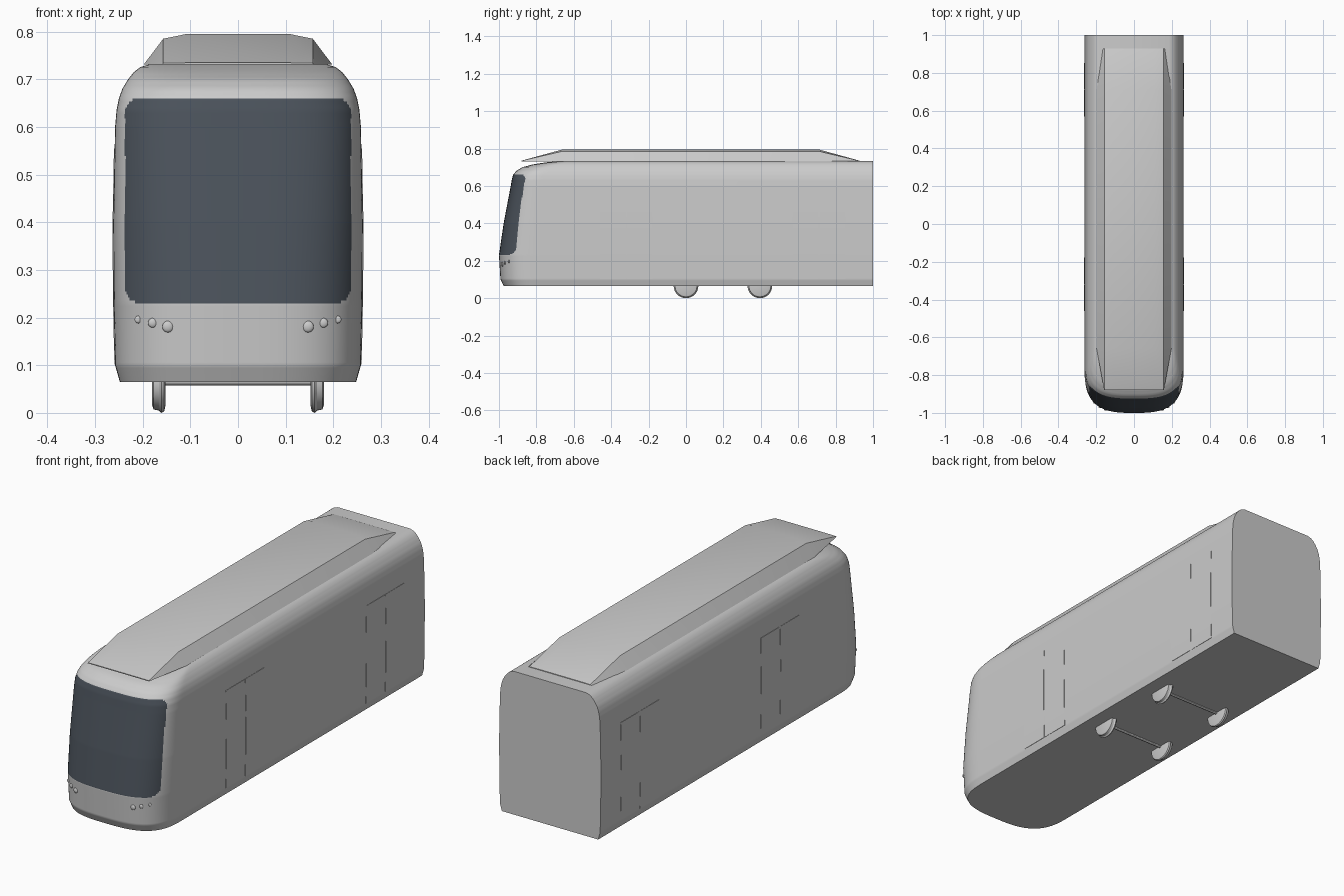
import bpy, bmesh, math
from math import sin, cos, pi, radians
from mathutils import Matrix, Vector

cube = bpy.data.objects.get("Cube")
if cube:
    bpy.data.objects.remove(cube, do_unlink=True)


def material(name, rgb):
    m = bpy.data.materials.new(name)
    m.use_nodes = True
    m.diffuse_color = (*rgb, 1)
    m.node_tree.nodes["Principled BSDF"].inputs["Base Color"].default_value = (*rgb, 1)
    return m


PAINT = material("light grey paint", (0.6, 0.6, 0.6))
GLASS = material("dark tinted glass", (0.07, 0.085, 0.105))


def finish(name, bm, mats=(PAINT,), angle=30):
    bmesh.ops.recalc_face_normals(bm, faces=bm.faces)
    me = bpy.data.meshes.new(name)
    bm.to_mesh(me)
    bm.free()
    for m in mats:
        me.materials.append(m)
    ob = bpy.data.objects.new(name, me)
    bpy.context.collection.objects.link(ob)
    bpy.ops.object.select_all(action='DESELECT')
    ob.select_set(True)
    bpy.context.view_layer.objects.active = ob
    bpy.ops.object.shade_smooth_by_angle(angle=radians(angle))
    return ob


def loft(bm, rings, closed=True):
    """Skin a list of point rings and cap both ends."""
    vs = [[bm.verts.new(p) for p in r] for r in rings]
    n = len(vs[0])
    for a, b in zip(vs, vs[1:]):
        for i in range(n if closed else n - 1):
            j = (i + 1) % n
            bm.faces.new((a[i], a[j], b[j], b[i]))
    bm.faces.new(vs[0])
    bm.faces.new(vs[-1])


# Body stations: height, half width, nose tip y, y where the nose curve starts
STATIONS = [
    (0.065, 0.248, -0.975, -0.76), (0.10, 0.258, -0.992, -0.76),
    (0.23, 0.261, -1.0, -0.76), (0.40, 0.262, -0.975, -0.76),
    (0.60, 0.258, -0.937, -0.76), (0.635, 0.255, -0.931, -0.76),
    (0.66, 0.250, -0.924, -0.75), (0.68, 0.243, -0.908, -0.73),
    (0.70, 0.231, -0.875, -0.70), (0.715, 0.219, -0.82, -0.67),
    (0.726, 0.205, -0.75, -0.63), (0.732, 0.185, -0.69, -0.60)]


def station(z):
    for a, b in zip(STATIONS, STATIONS[1:]):
        if z <= b[0] + 1e-6:
            t = (z - a[0]) / (b[0] - a[0])
            return [p + (q - p) * t for p, q in zip(a, b)][1:]


def nose_point(z, ang):
    w, tip, start = station(z)
    c, s = cos(ang), sin(ang)
    return Vector((math.copysign(abs(c) ** (2 / 3), c) * w,
                   start - (start - tip) * abs(s) ** (2 / 3), z))


# Body shell, with the windscreen coloured by a rounded-rectangle rule
def in_windscreen(c):
    if c.y > -0.8:
        return False
    dx = abs(c.x) - 0.237 + 0.03
    dz = abs(c.z - 0.446) - 0.214 + 0.03
    return math.hypot(max(dx, 0), max(dz, 0)) < 0.03


levels = []
for a, b in zip(STATIONS, STATIONS[1:]):
    steps = max(1, round((b[0] - a[0]) / 0.006))
    levels += [a[0] + (b[0] - a[0]) * i / steps for i in range(steps)]
levels.append(STATIONS[-1][0])
SEG = 96
rings = []
for z in levels:
    w = station(z)[0]
    ring = [nose_point(z, pi * i / SEG) for i in range(SEG + 1)]
    rings.append([Vector((w, 1, z))] + ring + [Vector((-w, 1, z))])
bm = bmesh.new()
loft(bm, rings)
for f in bm.faces:
    f.material_index = int(in_windscreen(f.calc_center_median()))
finish("body_shell", bm, (PAINT, GLASS), 25)

# Roof pod: flat tapering ends, chamfered shoulders
bm = bmesh.new()
POD = [(-0.88, 0.158, 0.735), (-0.66, 0.198, 0.795),
       (0.71, 0.198, 0.795), (0.928, 0.165, 0.735)]
rings = []
for y, w, top in POD:
    low = 0.731
    shoulder = low + (top - low) * 0.85
    half = [(w, low), (0.157, shoulder), (0.11, top)]
    rings.append([(x, y, z) for x, z in half] + [(-x, y, z) for x, z in half[::-1]])
loft(bm, rings)
finish("roof_pod", bm, angle=20)

# Door leaves: thin panels following the curve of the side
def door_leaf(name, side, y0, y1):
    bm = bmesh.new()
    rings = []
    for i in range(9):
        z = 0.102 + (0.555 - 0.102) * i / 8
        w = station(z)[0]
        rings.append([(side * x, y, z) for x, y in
                      ((w - 0.003, y0), (w + 0.0015, y0), (w + 0.0015, y1), (w - 0.003, y1))])
    loft(bm, rings)
    finish(name, bm)


for side, label in ((1, "left"), (-1, "right")):
    for place, y in (("front", -0.46), ("rear", 0.57)):
        for k in range(2):
            start = y + 0.143 * k
            door_leaf(f"{label}_{place}_door_leaf_{k + 1}", side, start, start + 0.139)

# Wheels with an inner flange, and axles
def turned(name, x, y, profile, seg=40):
    bm = bmesh.new()
    loft(bm, [[(x + dx, y + r * cos(2 * pi * i / seg), 0.066 + r * sin(2 * pi * i / seg))
               for i in range(seg)] for dx, r in profile])
    finish(name, bm)


for place, y in (("front", 0.0), ("rear", 0.395)):
    for s, label in ((1, "left"), (-1, "right")):
        turned(f"{label}_{place}_wheel", s * 0.165, y,
               [(s * d, r) for d, r in ((-0.013, 0.05), (-0.01, 0.063), (-0.004, 0.066),
                                        (0.001, 0.061), (0.012, 0.059), (0.015, 0.05))])
    turned(f"{place}_axle", 0, y, [(-0.16, 0.008), (0.16, 0.008)], 12)

# Headlamps: small domes set into the nose
for s, label in ((1, "left"), (-1, "right")):
    for k, (x, z, r) in enumerate(((0.147, 0.181, 0.012), (0.179, 0.189, 0.01),
                                   (0.209, 0.196, 0.008))):
        w = station(z)[0]
        p = nose_point(z, math.acos((x / w) ** 1.5))
        bm = bmesh.new()
        bmesh.ops.create_uvsphere(bm, u_segments=20, v_segments=10, radius=r,
                                  matrix=Matrix.Translation((s * p.x, p.y, z))
                                  @ Matrix.Diagonal((1, 0.5, 1, 1)))
        finish(f"{label}_headlamp_{k + 1}", bm)
